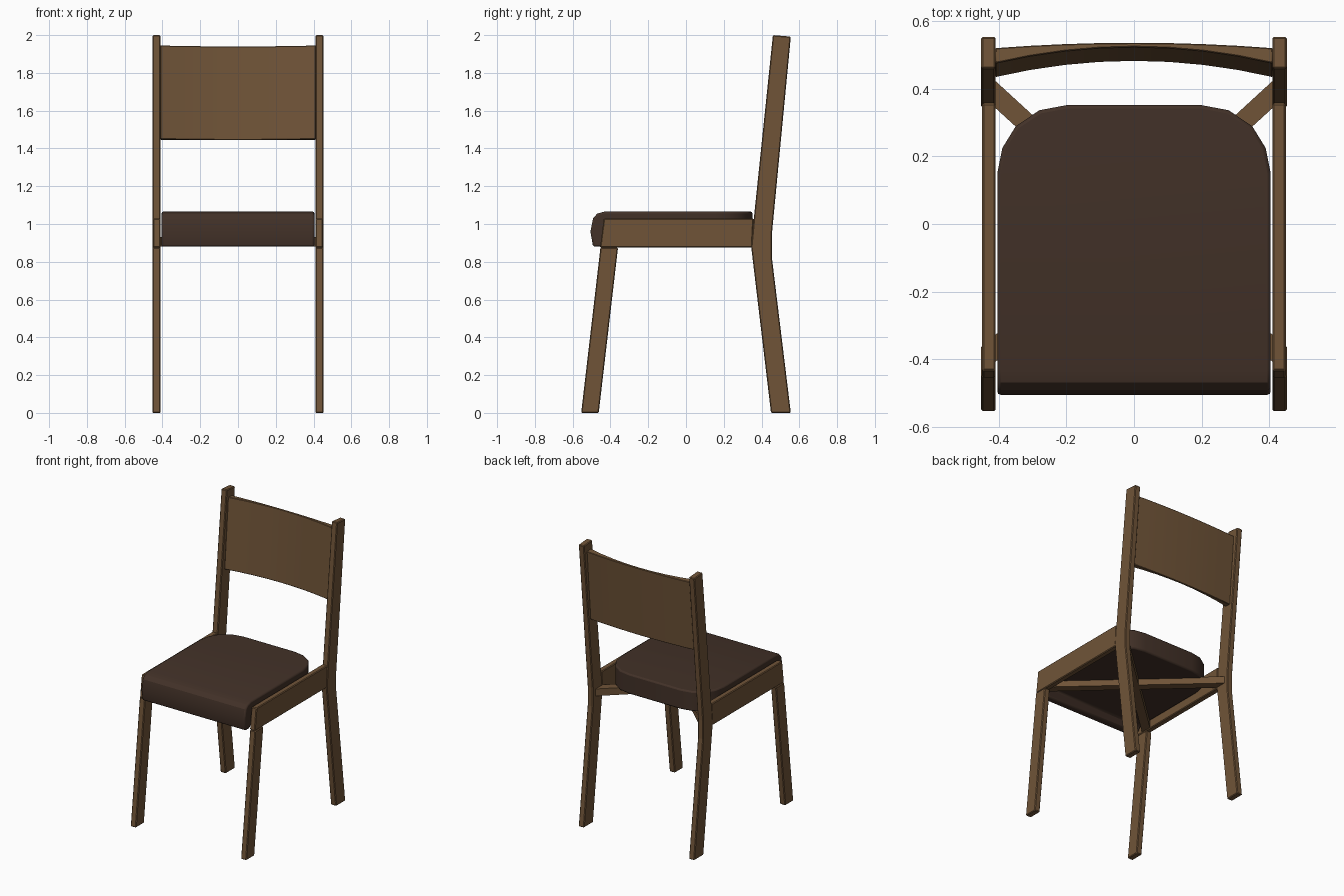
import bpy, bmesh, math
from mathutils import Vector

if "Cube" in bpy.data.objects:
    bpy.data.objects.remove(bpy.data.objects["Cube"])


def material(name, rgb):
    m = bpy.data.materials.new(name)
    m.diffuse_color = (*rgb, 1)
    m.use_nodes = True
    m.node_tree.nodes["Principled BSDF"].inputs["Base Color"].default_value = m.diffuse_color
    return m


WOOD = material("brown wood", (0.160, 0.088, 0.039))
FABRIC = material("dark brown cushion", (0.055, 0.031, 0.021))


def finish(name, bm, mat, bevel=0.005, segments=1):
    bmesh.ops.recalc_face_normals(bm, faces=bm.faces[:])
    me = bpy.data.meshes.new(name)
    bm.to_mesh(me)
    bm.free()
    me.materials.append(mat)
    ob = bpy.data.objects.new(name, me)
    bpy.context.collection.objects.link(ob)
    if bevel:
        b = ob.modifiers.new("soft edges", 'BEVEL')
        b.width, b.segments = bevel, segments
        b.limit_method, b.angle_limit = 'ANGLE', math.radians(35)
    return ob


def prism(points, lo, hi, axis):
    """Extrude a profile: (y, z) points along x, or (x, y) points along z."""
    bm = bmesh.new()
    place = (lambda p, d: (d, p[0], p[1])) if axis == 'x' else (lambda p, d: (p[0], p[1], d))
    face = bm.faces.new([bm.verts.new(place(p, lo)) for p in points])
    new = bmesh.ops.extrude_face_region(bm, geom=[face])["geom"]
    shift = Vector((hi - lo, 0, 0)) if axis == 'x' else Vector((0, 0, hi - lo))
    bmesh.ops.translate(bm, vec=shift, verts=[v for v in new if isinstance(v, bmesh.types.BMVert)])
    return bm


# legs and side rails, profiles in (y, z)
back_post = [(0.45, 0), (0.555, 0), (0.455, 0.82), (0.455, 0.95),
             (0.555, 1.992), (0.46, 2.0), (0.356, 1.0), (0.345, 0.88)]
front_leg = [(-0.555, 0), (-0.462, 0), (-0.36, 0.875), (-0.453, 0.875)]
rail = [(-0.455, 0.875), (0.35, 0.875), (0.358, 1.03), (-0.435, 1.03)]
for side, s in (("left", -1), ("right", 1)):
    for name, prof, outer in (("back_post", back_post, 0.453), ("front_leg", front_leg, 0.453),
                              ("side_rail", rail, 0.450)):
        a, b = sorted((s * 0.41, s * outer))
        finish(f"{name}_{side}", prism(prof, a, b, 'x'), WOOD)

    # diagonal brace under the seat
    w = 0.04
    brace = [(s * 0.412, 0.385 - w), (s * 0.412, 0.385 + w),
             (-s * 0.412, -0.37 + w), (-s * 0.412, -0.37 - w)]
    finish(f"seat_brace_{side}", prism(brace, 0.882, 0.932, 'z'), WOOD, 0)

# seat: side profile with front lip, rounded back corners cut off
seat = [(-0.445, 0.88), (-0.492, 0.88), (-0.506, 0.96), (-0.492, 1.03), (-0.47, 1.055),
        (-0.43, 1.066), (0.352, 1.066), (0.352, 0.925), (-0.41, 0.925)]
bm = prism(seat, -0.405, 0.405, 'x')
corner = [(0.405, 0.15), (0.39, 0.225), (0.35, 0.29), (0.28, 0.337), (0.20, 0.352)]
for s in (-1, 1):
    for p, q in zip(corner, corner[1:]):
        cut = bmesh.ops.bisect_plane(
            bm, geom=bm.verts[:] + bm.edges[:] + bm.faces[:], dist=1e-5,
            plane_co=(s * p[0], p[1], 0),
            plane_no=(s * (q[1] - p[1]), p[0] - q[0], 0), clear_outer=True)
        rim = [e for e in bm.edges if e.is_boundary]
        bmesh.ops.holes_fill(bm, edges=rim, sides=0)
seat_ob = finish("seat_cushion", bm, FABRIC, 0.01, 2)

# backrest: curved panel, thin in the middle, leaning with the posts
N, half = 8, 0.411
xs = [half * (2 * i / N - 1) for i in range(N + 1)]
front = [(x, 0.483 - 0.048 * (x / half) ** 2) for x in xs]
back = [(x, 0.496 - 0.016 * (x / half) ** 2) for x in reversed(xs)]
bm = prism(front + back, 1.45, 1.945, 'z')
for v in bm.verts:
    lean = 0.083 * (v.co.z - 1.45)
    v.co.z -= 0.1 * (v.co.y - 0.435)
    v.co.y += lean
back_ob = finish("backrest", bm, WOOD, 0.003)

# smooth shading on the curved parts
for ob in (seat_ob, back_ob):
    bpy.ops.object.select_all(action='DESELECT')
    ob.select_set(True)
    bpy.context.view_layer.objects.active = ob
    bpy.ops.object.shade_smooth_by_angle(angle=math.radians(30))
